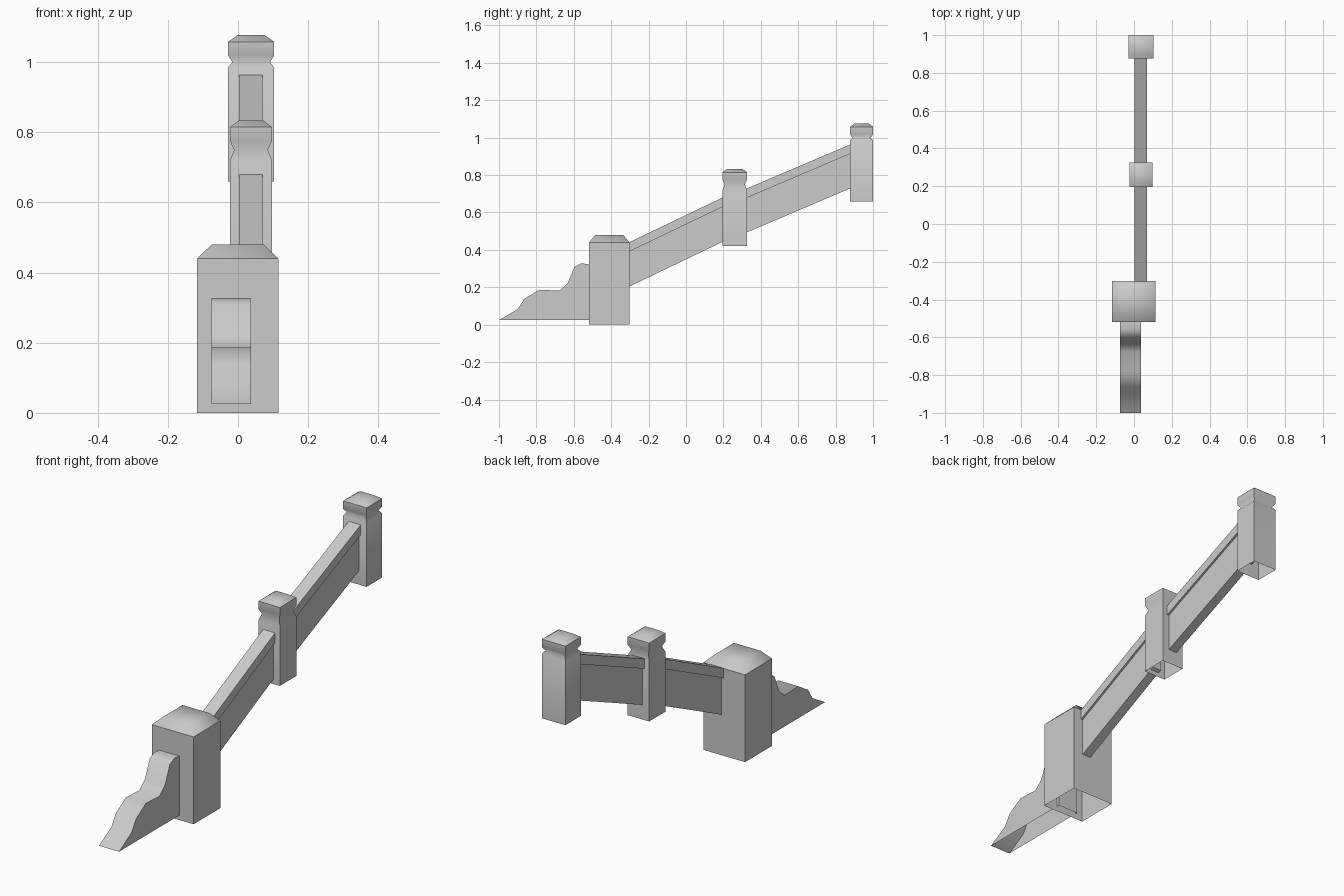
import bpy
import bmesh

cube = bpy.data.objects.get("Cube")
if cube:
    bpy.data.objects.remove(cube, do_unlink=True)

stone = bpy.data.materials.new("grey stone")
stone.use_nodes = True
GREY = (0.6, 0.6, 0.6, 1)
stone.diffuse_color = GREY
stone.node_tree.nodes["Principled BSDF"].inputs["Base Color"].default_value = GREY


def finish(name, bm):
    mesh = bpy.data.meshes.new(name)
    bm.normal_update()
    bm.to_mesh(mesh)
    bm.free()
    mesh.materials.append(stone)
    obj = bpy.data.objects.new(name, mesh)
    bpy.context.collection.objects.link(obj)
    return obj


def post(name, x0, x1, y0, y1, rings, cap_z):
    """Square post, open below; rings are (z, x inset, y inset) from the foot up."""
    bm = bmesh.new()
    loops = []
    for z, dx, dy in rings:
        corners = [(x0 + dx, y0 + dy), (x1 - dx, y0 + dy),
                   (x1 - dx, y1 - dy), (x0 + dx, y1 - dy)]
        loops.append([bm.verts.new((x, y, z)) for x, y in corners])
    for low, high in zip(loops, loops[1:]):
        for i in range(4):
            j = (i + 1) % 4
            bm.faces.new((low[i], low[j], high[j], high[i]))
    bm.faces.new(loops[-1])
    # Soft pillow cap and soft neck, crisp corners and cap rim
    for face in bm.faces:
        face.smooth = True
    for edge in bm.edges:
        za, zb = (v.co.z for v in edge.verts)
        neck = abs(za - zb) < 0.001 and za < cap_z - 0.001
        edge.smooth = max(za, zb) > cap_z + 0.001 or neck
    return finish(name, bm)


def extrude_x(name, outline, x0, x1, open_edges=()):
    """Extrude a (y, z) outline across x, leaving the listed outline edges open."""
    bm = bmesh.new()
    left = [bm.verts.new((x0, y, z)) for y, z in outline]
    right = [bm.verts.new((x1, y, z)) for y, z in outline]
    bm.faces.new(left)
    bm.faces.new(right)
    n = len(outline)
    for i in range(n):
        if i not in open_edges:
            j = (i + 1) % n
            bm.faces.new((left[i], left[j], right[j], right[i]))
    bmesh.ops.recalc_face_normals(bm, faces=bm.faces[:])
    return finish(name, bm)


def rail(name, y0, z0, y1, z1, depth):
    """Sloping panel under a slightly wider coping; z values follow the top edge."""
    cope = 0.05
    for part, top, low, inset in (("coping", 0, cope, 0), ("panel", cope, depth, 0.01)):
        outline = [(y0, z0 - low), (y1, z1 - low), (y1, z1 - top), (y0, z0 - top)]
        extrude_x(name + "_" + part, outline, 0.003 + inset, 0.07 - inset)


# Posts
post("base_post", -0.117, 0.115, -0.518, -0.303,
     [(0, 0, 0), (0.44, 0, 0), (0.48, 0.042, 0.032)], 0.44)
post("middle_post", -0.023, 0.097, 0.195, 0.326,
     [(0.42, 0, 0), (0.72, 0, 0), (0.75, 0.012, 0.012), (0.775, 0, 0),
      (0.815, 0, 0), (0.833, 0.024, 0.024)], 0.815)
post("top_post", -0.028, 0.103, 0.877, 1.0,
     [(0.66, 0, 0), (0.985, 0, 0), (1.0, 0.012, 0.012), (1.018, 0, 0),
      (1.058, 0, 0), (1.077, 0.027, 0.025)], 1.058)

# Sloping rails between the posts
rail("lower_rail", -0.32, 0.433, 0.21, 0.687, 0.237)
rail("upper_rail", 0.31, 0.722, 0.89, 0.969, 0.235)

# Curved foot scroll, open underneath
scroll = [(-0.505, 0.025), (-1.0, 0.025), (-0.9, 0.083), (-0.864, 0.139),
          (-0.785, 0.187), (-0.677, 0.182), (-0.634, 0.22), (-0.596, 0.31),
          (-0.559, 0.328), (-0.505, 0.321)]
foot = extrude_x("foot_scroll", scroll, -0.075, 0.037, open_edges=(0,))
bpy.context.view_layer.objects.active = foot
foot.select_set(True)
bpy.ops.object.shade_smooth_by_angle(angle=1.0)
